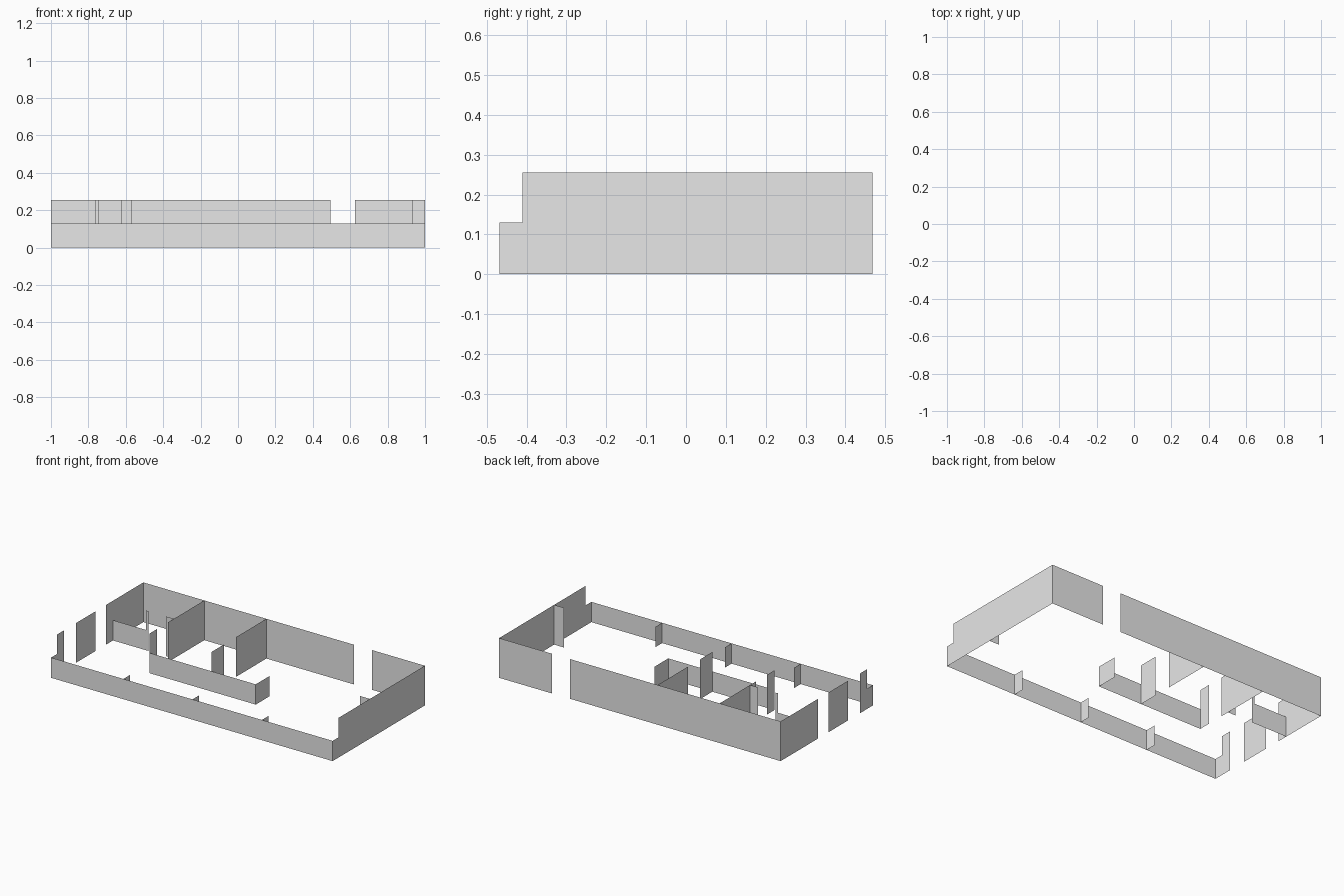
import bpy
import bmesh

cube = bpy.data.objects.get("Cube")
if cube:
    bpy.data.objects.remove(cube, do_unlink=True)

HIGH, LOW = 0.255, 0.13     # full walls and parapet walls
X, Y = 1.0, 0.468           # half size of the plan
STEP = -0.41                # where the end walls drop to the parapet

grey = bpy.data.materials.new("plain_grey")
grey.use_nodes = True
colour = (0.8, 0.8, 0.8, 1)
grey.diffuse_color = colour
grey.node_tree.nodes["Principled BSDF"].inputs["Base Color"].default_value = colour


def panel(name, points):
    """One flat, paper-thin wall sheet from its outline."""
    bm = bmesh.new()
    bm.faces.new([bm.verts.new(p) for p in points])
    mesh = bpy.data.meshes.new(name)
    bm.to_mesh(mesh)
    bm.free()
    mesh.materials.append(grey)
    obj = bpy.data.objects.new(name, mesh)
    bpy.context.collection.objects.link(obj)


def wall_x(name, y, x0, x1, h=HIGH):
    panel(name, [(x0, y, 0), (x1, y, 0), (x1, y, h), (x0, y, h)])


def wall_y(name, x, y0, y1, h=HIGH):
    panel(name, [(x, y0, 0), (x, y1, 0), (x, y1, h), (x, y0, h)])


def stepped_wall(name, x, y_end):
    """End wall that drops to parapet height at the front."""
    outline = [(-Y, 0), (y_end, 0), (y_end, HIGH), (STEP, HIGH), (STEP, LOW), (-Y, LOW)]
    panel(name, [(x, y, z) for y, z in outline])


# Outer shell
wall_x("front_parapet", -Y, -X, X, LOW)
wall_x("back_wall_long", Y, -X, 0.495)
wall_x("back_wall_short", Y, 0.625, X)
stepped_wall("left_wall", X, Y)
stepped_wall("right_wall_front", -X, -0.337)
wall_y("right_wall_middle", -X, -0.215, -0.02)
wall_y("right_wall_back", -X, 0.09, Y)

# Short stubs against the outer walls
for i, x in enumerate((-0.487, 0.004, 0.497)):
    wall_y(f"front_stub_{i + 1}", x, -Y, -0.40, LOW)
wall_x("left_stub", -0.09, 0.93, X)

# Corner room
wall_x("corner_room_low_wall", 0.16, -X, -0.765, LOW)
wall_x("corner_room_post", 0.16, -0.765, -0.747)
wall_x("corner_room_door_side", 0.16, -0.622, -0.567)

# Partitions
wall_y("partition_right", -0.567, 0.10, Y)
wall_y("partition_right_front", -0.567, -0.087, -0.01)
wall_y("partition_middle", -0.126, 0.16, Y)
wall_y("partition_middle_front", -0.126, -0.087, 0.04)

# Inner counter
wall_x("counter_front", -0.087, -0.567, 0.187, LOW)
wall_y("counter_end", 0.187, -0.087, 0.05, LOW)
